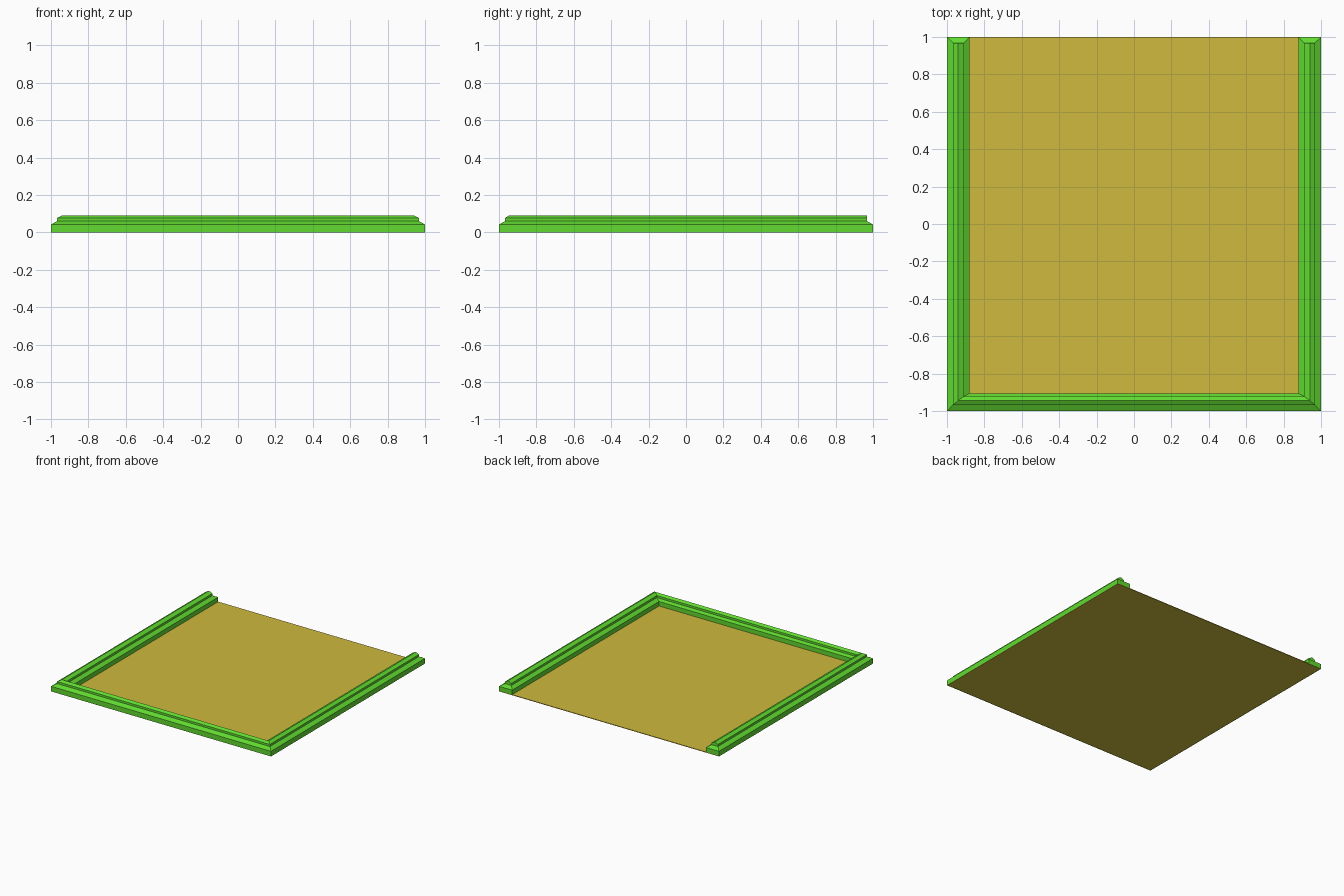
import bpy
import bmesh

cube = bpy.data.objects.get("Cube")
if cube:
    bpy.data.objects.remove(cube, do_unlink=True)


def make_material(name, rgb):
    mat = bpy.data.materials.new(name)
    mat.use_nodes = True
    color = (*rgb, 1.0)
    mat.diffuse_color = color
    mat.node_tree.nodes["Principled BSDF"].inputs["Base Color"].default_value = color
    return mat


def make_object(name, bm, mat):
    bmesh.ops.recalc_face_normals(bm, faces=bm.faces)
    mesh = bpy.data.meshes.new(name)
    bm.to_mesh(mesh)
    bm.free()
    mesh.materials.append(mat)
    obj = bpy.data.objects.new(name, mesh)
    bpy.context.collection.objects.link(obj)
    return obj


green = make_material("bright green", (0.12, 0.70, 0.03))
gold = make_material("sand gold", (0.62, 0.49, 0.048))

# Floor panel: a thin plate, tucked just inside the rails
bm = bmesh.new()
bmesh.ops.create_cube(bm, size=1)
bmesh.ops.scale(bm, vec=(1.996, 1.998, 0.005), verts=bm.verts)
bmesh.ops.translate(bm, vec=(0, 0.001, 0.0025), verts=bm.verts)
make_object("floor_panel", bm, gold)

# Moulding section: inset on the side rails, inset on the front rail, height
section = [
    (0, 0, 0), (0, 0, 0.042), (0.033, 0.033, 0.06), (0.033, 0.033, 0.077),
    (0.06, 0.056, 0.091),
    (0.09, 0.078, 0.077), (0.09, 0.078, 0.06), (0.12, 0.093, 0.042), (0.12, 0.093, 0),
]

# Three-sided rail with mitred front corners and stepped back ends
bm = bmesh.new()


def ring(side, at_back):
    verts = []
    for inset, front_inset, z in section:
        back_y = 0.967 if z > 0.05 else 1.0
        y = back_y if at_back else front_inset - 1
        verts.append(bm.verts.new((side * (1 - inset), y, z)))
    return verts


rings = [ring(1, True), ring(1, False), ring(-1, False), ring(-1, True)]
for a, b in zip(rings, rings[1:]):
    for i in range(len(section) - 1):
        bm.faces.new((a[i], a[i + 1], b[i + 1], b[i]))

# End caps: upright foot, sloping step, gabled top
for end in (rings[0], rings[-1]):
    for cap in ((0, 1, 7, 8), (1, 2, 6, 7), (2, 3, 4, 5, 6)):
        bm.faces.new([end[i] for i in cap])
make_object("border_rail", bm, green)
